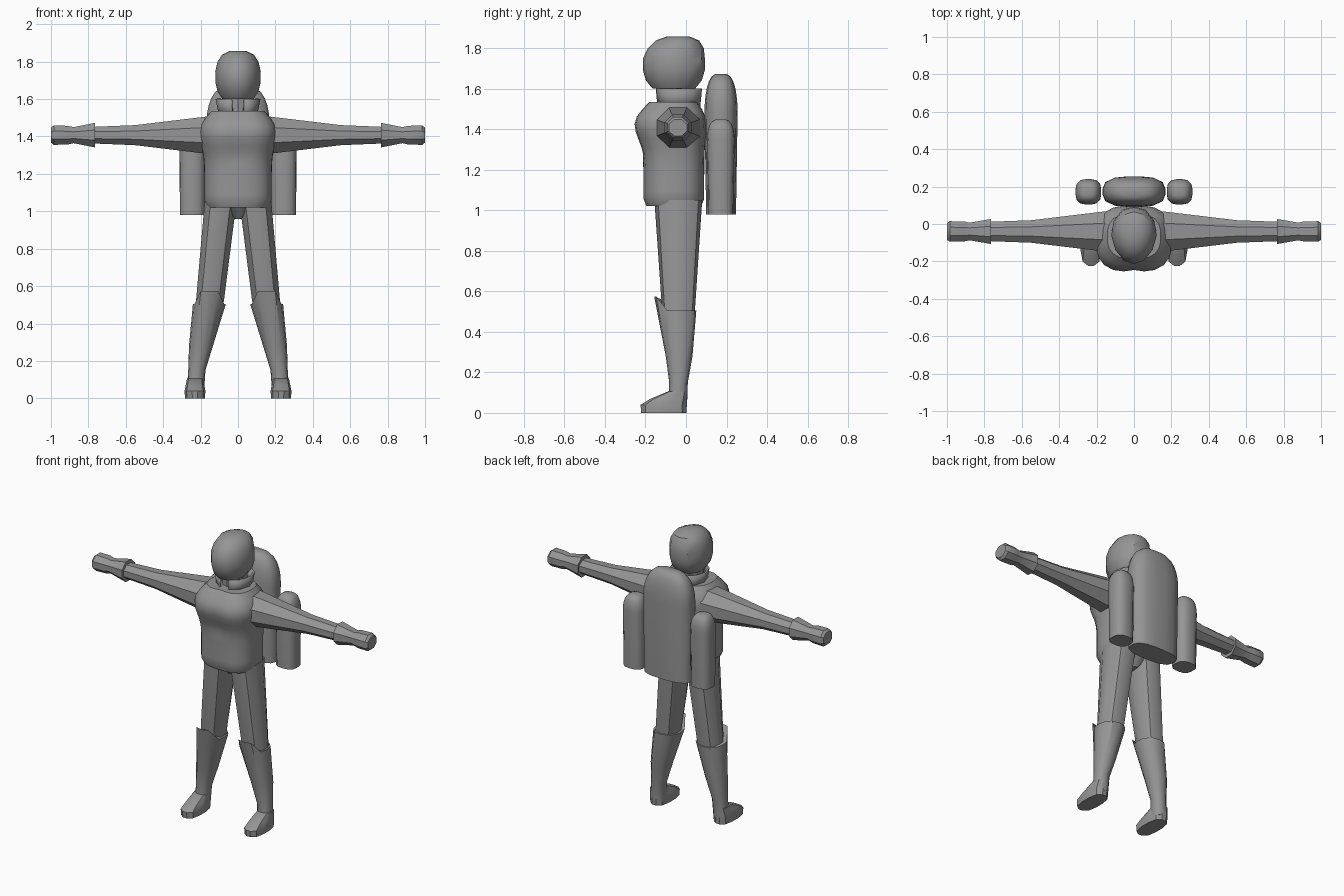
import bpy, bmesh, math
from mathutils import Vector

default_cube = bpy.data.objects.get("Cube")
if default_cube:
    bpy.data.objects.remove(default_cube, do_unlink=True)

suit_grey = bpy.data.materials.new("suit_grey")
suit_grey.use_nodes = True
suit_grey.diffuse_color = (0.3, 0.3, 0.3, 1)
shader = suit_grey.node_tree.nodes["Principled BSDF"]
shader.inputs["Base Color"].default_value = suit_grey.diffuse_color


def superellipse(sides, square, turn):
    """Unit outline; a higher square value makes it boxier."""
    for i in range(sides):
        angle = math.tau * (i + turn) / sides
        c, s = math.cos(angle), math.sin(angle)
        reach = (abs(c) ** square + abs(s) ** square) ** (-1 / square)
        yield c * reach, s * reach


def loft(name, sections, sides=8, square=2, turn=0.5, sideways=False,
         mirror=False, shape=None, open_front=False, sharp=35):
    """Skin a list of (centre, half width, half depth) sections."""
    bm = bmesh.new()
    across, along = (Vector((0, 1, 0)), Vector((0, 0, 1))) if sideways else (
        Vector((1, 0, 0)), Vector((0, 1, 0)))
    rings = []
    for centre, wide, deep in sections:
        ring = []
        for u, v in superellipse(sides, square, turn):
            point = Vector(centre) + across * u * wide + along * v * deep
            if shape:
                shape(point)
            ring.append(bm.verts.new(point))
        rings.append(ring)
    for low, high in zip(rings, rings[1:]):
        for i in range(sides):
            bm.faces.new((low[i - 1], low[i], high[i], high[i - 1]))
    bm.faces.new(rings[0])
    bm.faces.new(rings[-1])
    bmesh.ops.recalc_face_normals(bm, faces=bm.faces)
    if open_front:
        gone = [f for f in bm.faces if f.normal.y < -0.9 or abs(f.normal.z) > 0.9]
        bmesh.ops.delete(bm, geom=gone, context="FACES")
    mesh = bpy.data.meshes.new(name)
    bm.to_mesh(mesh)
    bm.free()
    mesh.materials.append(suit_grey)
    obj = bpy.data.objects.new(name, mesh)
    bpy.context.collection.objects.link(obj)
    if mirror:
        obj.modifiers.new("mirror", "MIRROR")
    bpy.ops.object.select_all(action="DESELECT")
    obj.select_set(True)
    bpy.context.view_layer.objects.active = obj
    bpy.ops.object.shade_smooth_by_angle(angle=math.radians(sharp))
    return obj


def dome(x, y, z, wide, deep, high, start, steps):
    """Sections of a blunt dome, from a start angle up to nearly its tip."""
    for i in range(steps + 1):
        angle = math.radians(start + (80 - start) * i / steps)
        shrink = math.cos(angle) ** 0.6
        yield (x, y, z + high * math.sin(angle)), wide * shrink, deep * shrink


# Helmet: a blunt faceted ball cut flat underneath, narrower at the face
def taper_face(point):
    point.x *= 1 + min(0, point.y + 0.06)
    point.y += max(0, point.z - 1.75) * 0.2


loft("helmet", dome(0, -0.06, 1.72, 0.123, 0.155, 0.14, -58, 6),
     sides=12, square=2.2, turn=0, shape=taper_face)

# Neck and flared collar, open at the throat
neck_base, neck_top = (0, -0.035, 1.5), (0, -0.035, 1.6)
loft("neck", [(neck_base, 0.08, 0.08), (neck_top, 0.08, 0.08)], sides=10)
collar = loft("collar", [(neck_base, 0.1, 0.11), (neck_top, 0.12, 0.12)],
              sides=10, turn=0, open_front=True)
wall = collar.modifiers.new("wall", "SOLIDIFY")
wall.thickness = 0.01


# Torso: a column whose chest swells forward and whose shoulders round over
def torso_sections(bottom, top, steps):
    for i in range(steps + 1):
        t = i / steps
        chest = math.exp(-((t - 0.78) / 0.2) ** 2)
        shoulder = (1 - max(0, t - 0.8) ** 2 * 6) * (1 if i else 0.9)
        front, back = -0.21 - 0.048 * chest, 0.09 + 0.01 * chest
        z = bottom + (top - bottom) * t
        yield ((0, (front + back) / 2, z),
               (0.18 + 0.025 * chest) * shoulder, (back - front) / 2 * shoulder)


def chest_groove(point):
    if point.y < -0.1 and point.z > 1.25:
        point.y += max(0, 0.012 - abs(point.x) / 6)


loft("torso", torso_sections(1.02, 1.535, 14), sides=24, square=2.8, turn=0,
     shape=chest_groove, sharp=40)


# Arms and gloves follow one straight line out from the shoulder
def reach_out(*stations):
    return [((x, -0.04, 1.407), wide, deep) for x, wide, deep in stations]


loft("arms", reach_out((0.15, 0.117, 0.11), (0.55, 0.065, 0.058),
                       (0.8, 0.055, 0.047)), sideways=True, mirror=True)
loft("gloves", reach_out((0.765, 0.067, 0.066), (0.88, 0.047, 0.043),
                         (0.91, 0.054, 0.05), (0.985, 0.055, 0.052),
                         (1, 0.045, 0.04)),
     square=5, sideways=True, mirror=True)

# Hips and legs
loft("hips", [((0, -0.04, 0.96), 0.02, 0.06), ((0, -0.04, 1.05), 0.16, 0.12)],
     sides=10)
loft("legs", [((0.165, -0.035, 0.44), 0.07, 0.07),
              ((0.15, -0.037, 0.52), 0.077, 0.082),
              ((0.093, -0.038, 1.05), 0.088, 0.118)],
     sides=10, square=2.3, mirror=True)


# Boots, with a raised point on the front of each cuff
def cuff_point(point):
    if point.z > 0.49 and point.y < -0.12:
        point += Vector((0, -0.02, 0.07))


loft("boots", [((0.228, -0.042, 0.03), 0.046, 0.047),
               ((0.22, -0.037, 0.15), 0.046, 0.046),
               ((0.198, -0.034, 0.28), 0.064, 0.066),
               ((0.153, -0.043, 0.505), 0.088, 0.094)],
     sides=12, square=2.3, turn=0, mirror=True, shape=cuff_point)

# Feet, sloping from the instep down to rounded toes
loft("feet", [((0.23, -0.11, 0), 0.054, 0.112),
              ((0.23, -0.11, 0.04), 0.056, 0.115),
              ((0.23, -0.085, 0.07), 0.05, 0.09),
              ((0.229, -0.044, 0.105), 0.044, 0.047)],
     sides=12, square=3, mirror=True)


# Backpack and its side tanks: flat-bottomed and domed on top
def pack(name, x, y, wide, deep, shoulder, high, **options):
    base = ((x, y, 0.98), wide * 0.97, deep * 0.9)
    loft(name, [base, *dome(x, y, shoulder, wide, deep, high, 0, 6)],
         sides=16, square=3, sharp=45, **options)


pack("backpack", 0, 0.173, 0.168, 0.082, 1.48, 0.195)
pack("side_tanks", 0.244, 0.172, 0.069, 0.068, 1.35, 0.1, mirror=True)
